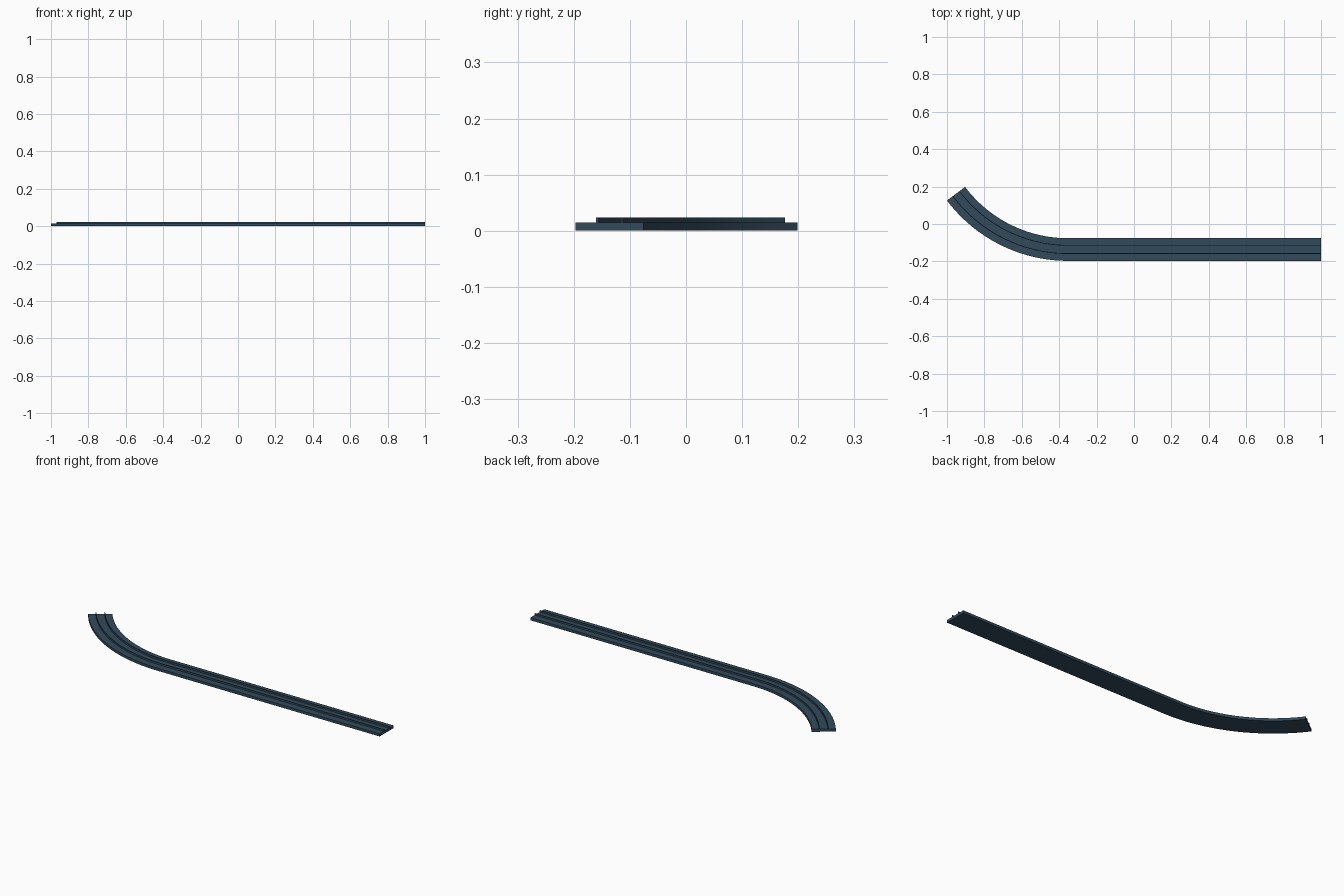
import bpy, math

if "Cube" in bpy.data.objects:
    bpy.data.objects.remove(bpy.data.objects["Cube"])

CX, CY = -0.353, 0.613      # bend centre
R_OUT = 0.81                # outer edge radius
TURN = math.radians(53)
SEGS = 32

mat = bpy.data.materials.new("slate_blue")
mat.diffuse_color = (0.032, 0.068, 0.105, 1)
mat.use_nodes = True
mat.node_tree.nodes["Principled BSDF"].inputs["Base Color"].default_value = mat.diffuse_color


def stations(offset):
    """Points along the track at a distance inward from the outer edge."""
    r = R_OUT - offset
    pts = [(1.0, CY - r)]
    for i in range(SEGS + 1):
        a = TURN * i / SEGS
        pts.append((CX - r * math.sin(a), CY - r * math.cos(a)))
    return pts


def sweep(name, o0, o1, z0, z1):
    """Closed rectangular section swept along the straight and the bend."""
    outer, inner = stations(o0), stations(o1)
    verts, faces = [], []
    for (ax, ay), (bx, by) in zip(outer, inner):
        verts += [(ax, ay, z0), (bx, by, z0), (bx, by, z1), (ax, ay, z1)]
    n = len(outer)
    for i in range(n - 1):
        for k in range(4):
            m = (k + 1) % 4
            faces.append((4 * i + k, 4 * i + 4 + k, 4 * i + 4 + m, 4 * i + m))
    faces += [(0, 1, 2, 3), tuple(4 * (n - 1) + k for k in (3, 2, 1, 0))]
    mesh = bpy.data.meshes.new(name)
    mesh.from_pydata(verts, [], faces)
    mesh.update()
    ob = bpy.data.objects.new(name, mesh)
    bpy.context.collection.objects.link(ob)
    mesh.materials.append(mat)
    bpy.context.view_layer.objects.active = ob
    ob.select_set(True)
    # consistent outward normals
    bpy.ops.object.mode_set(mode='EDIT')
    bpy.ops.mesh.select_all(action='SELECT')
    bpy.ops.mesh.normals_make_consistent(inside=False)
    bpy.ops.object.mode_set(mode='OBJECT')
    bpy.ops.object.shade_smooth_by_angle(angle=math.radians(30))
    ob.select_set(False)


# flat track bed
sweep("track_bed", 0.0, 0.121, 0.0, 0.0145)
# two thin guide rails
sweep("outer_rail", 0.037, 0.041, 0.0135, 0.024)
sweep("inner_rail", 0.081, 0.085, 0.0135, 0.024)
